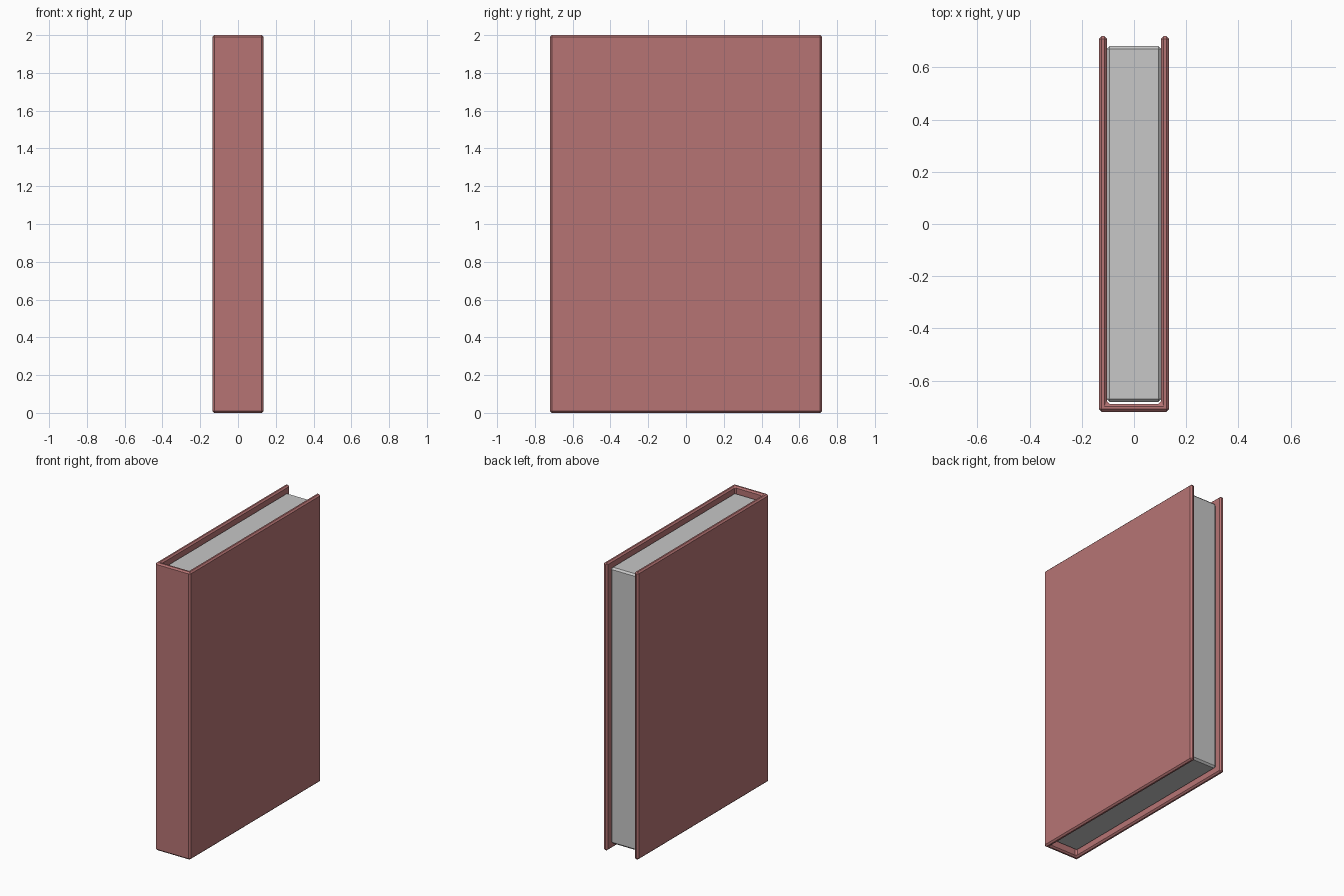
import bpy
import bmesh

if "Cube" in bpy.data.objects:
    bpy.data.objects.remove(bpy.data.objects["Cube"])


def material(name, rgb):
    m = bpy.data.materials.new(name)
    m.diffuse_color = (*rgb, 1.0)
    m.use_nodes = True
    m.node_tree.nodes["Principled BSDF"].inputs["Base Color"].default_value = m.diffuse_color
    return m


def prism(name, outline, z0, z1, bevel, mat):
    """Extrude an xy outline from z0 to z1 and chamfer its edges."""
    bm = bmesh.new()
    face = bm.faces.new([bm.verts.new((x, y, z0)) for x, y in outline])
    ext = bmesh.ops.extrude_face_region(bm, geom=[face])
    top = [v for v in ext["geom"] if isinstance(v, bmesh.types.BMVert)]
    bmesh.ops.translate(bm, verts=top, vec=(0, 0, z1 - z0))
    bmesh.ops.recalc_face_normals(bm, faces=bm.faces)
    mesh = bpy.data.meshes.new(name)
    bm.to_mesh(mesh)
    bm.free()
    mesh.materials.append(mat)
    ob = bpy.data.objects.new(name, mesh)
    bpy.context.collection.objects.link(ob)
    mod = ob.modifiers.new("chamfer", "BEVEL")
    mod.width = bevel
    mod.segments = 1
    mod.limit_method = "ANGLE"
    return ob


red = material("cover red", (0.47, 0.175, 0.175))
grey = material("page grey", (0.57, 0.57, 0.57))

# Hard cover: U-shaped section with the spine at the front
W, D, T = 0.135, 0.72, 0.031
half = [(W, -D), (W, D), (W - T, D), (W - T, -D + T)]
cover = half + [(-x, y) for x, y in reversed(half)]
prism("book_cover", cover, 0.0, 2.0, 0.01, red)

# Page block, set in from the cover on the three open sides
px, py = 0.105, 0.682
prism("page_block", [(-px, -py), (px, -py), (px, py), (-px, py)],
      0.04, 1.96, 0.012, grey)
